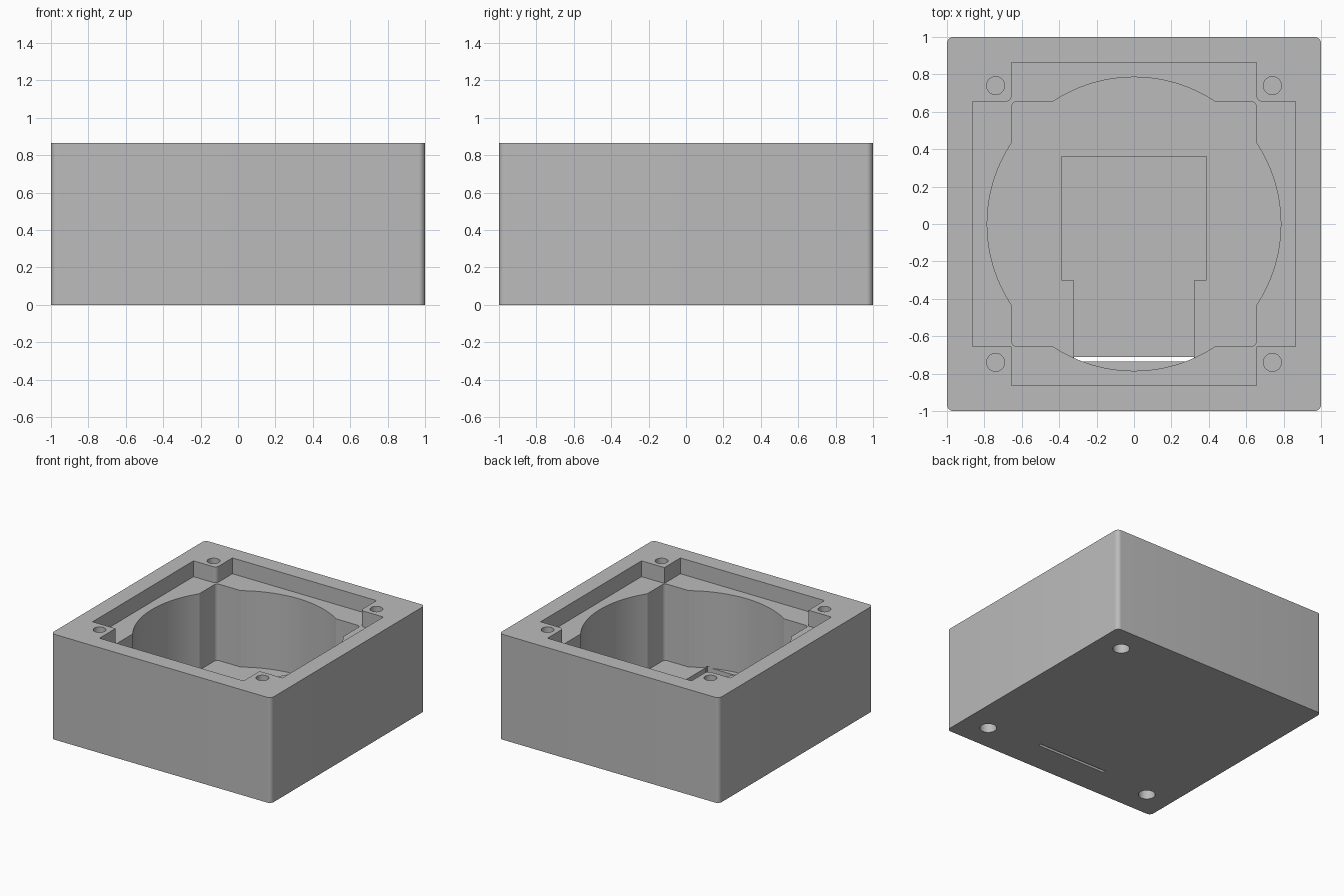
import bpy, bmesh
from math import cos, sin, acos, radians, degrees

if "Cube" in bpy.data.objects:
    bpy.data.objects.remove(bpy.data.objects["Cube"], do_unlink=True)

HEIGHT = 0.865
LEDGE = 0.735      # shelf of the upper pocket
FLOOR = 0.107      # floor of the deep cavity
INNER = 0.655      # half width of the cavity square
RADIUS = 0.785     # round part of the cavity
FILLET = 0.03

grey = bpy.data.materials.new("plain grey")
grey.use_nodes = True
grey.diffuse_color = (0.5, 0.5, 0.5, 1)
grey.node_tree.nodes["Principled BSDF"].inputs["Base Color"].default_value = (0.5, 0.5, 0.5, 1)


def arc(cx, cy, r, start, end, steps):
    angles = [radians(start + (end - start) * i / steps) for i in range(steps + 1)]
    return [(cx + r * cos(a), cy + r * sin(a)) for a in angles]


def turn(points, quarter):
    for _ in range(quarter):
        points = [(-y, x) for x, y in points]
    return points


def prism(name, outline, low, high):
    """Extrude a counter-clockwise outline between two heights."""
    bm = bmesh.new()
    base = bm.faces.new([bm.verts.new((x, y, low)) for x, y in outline])
    top = bmesh.ops.extrude_face_region(bm, geom=[base])["geom"]
    moved = [v for v in top if isinstance(v, bmesh.types.BMVert)]
    bmesh.ops.translate(bm, verts=moved, vec=(0, 0, high - low))
    bmesh.ops.recalc_face_normals(bm, faces=bm.faces)
    mesh = bpy.data.meshes.new(name)
    bm.to_mesh(mesh)
    bm.free()
    mesh.materials.append(grey)
    obj = bpy.data.objects.new(name, mesh)
    bpy.context.collection.objects.link(obj)
    return obj


def rectangle(x, y0, y1):
    return [(-x, y0), (x, y0), (x, y1), (-x, y1)]


# Outer block with rounded upright edges
outline = []
for q in range(4):
    c = 1 - 0.035
    outline += turn(arc(c, c, 0.035, 0, 90, 8), q)
body = prism("housing", outline, 0, HEIGHT)

# Upper cross-shaped pocket, leaving four corner posts
cross = []
for q in range(4):
    c = INNER + FILLET
    post = arc(c, c, FILLET, 270, 180, 6) if q < 2 else [(INNER, INNER)]
    cross += turn([(0.863, INNER)] + post + [(INNER, 0.863)], q)

# Deep cavity: a circle merged with a rounded square
cavity = []
half = degrees(acos(INNER / RADIUS))
for q in range(4):
    c = INNER - FILLET
    cavity += turn(arc(0, 0, RADIUS, -half, half, 24) + arc(c, c, FILLET, 0, 90, 6), q)

# Stepped recess in the floor
recess = [(-0.323, -0.715), (0.323, -0.715), (0.323, -0.3), (0.387, -0.3),
          (0.387, 0.362), (-0.387, 0.362), (-0.387, -0.3), (-0.323, -0.3)]

cutters = [
    prism("pocket_cutter", cross, LEDGE, 1),
    prism("cavity_cutter", cavity, FLOOR, 0.8),
    prism("recess_cutter", recess, 0.037, 0.15),
    prism("slot_cutter", rectangle(0.32, -0.735, -0.71), -0.1, 0.12),
]

# Blind screw holes above, and three foot sockets below
for sx, sy in ((1, 1), (-1, 1), (1, -1), (-1, -1)):
    cutters.append(prism("screw_hole_cutter",
                         arc(sx * 0.74, sy * 0.74, 0.048, 0, 348.75, 31), 0.45, 1))
    if (sx, sy) != (-1, 1):
        cutters.append(prism("foot_socket_cutter",
                             arc(sx * 0.78, sy * 0.78, 0.064, 0, 348.75, 31), -0.1, 0.12))

bpy.context.view_layer.objects.active = body
for cutter in cutters:
    cut = body.modifiers.new("cut", "BOOLEAN")
    cut.operation = "DIFFERENCE"
    cut.solver = "EXACT"
    cut.object = cutter
    bpy.ops.object.modifier_apply(modifier=cut.name)
    bpy.data.objects.remove(cutter, do_unlink=True)

bpy.ops.object.select_all(action="DESELECT")
body.select_set(True)
bpy.ops.object.shade_smooth_by_angle(angle=radians(30))
